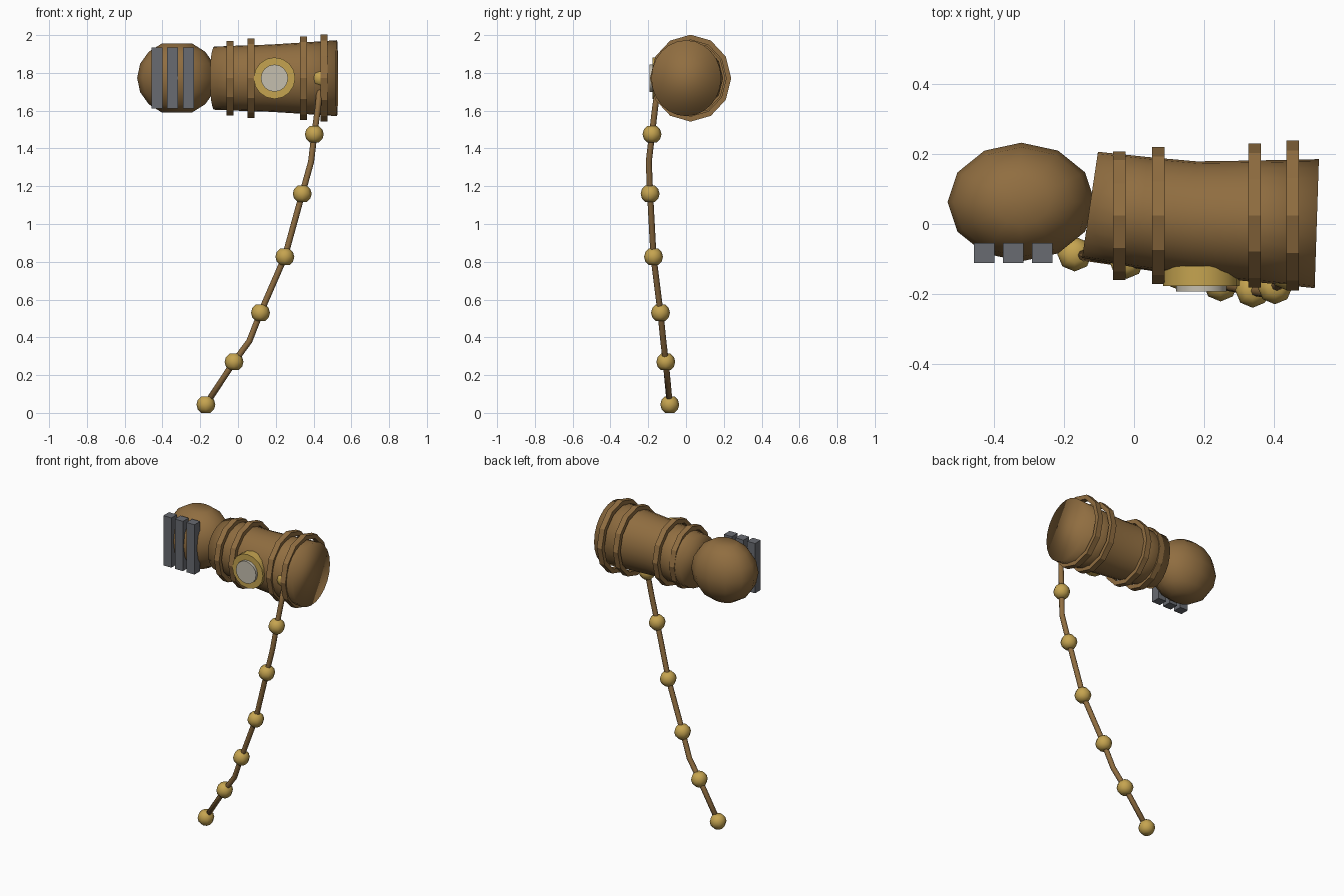
import bpy, bmesh, math
from mathutils import Vector, Matrix

cube = bpy.data.objects.get("Cube")
if cube:
    bpy.data.objects.remove(cube)


def material(name, rgb):
    m = bpy.data.materials.new(name)
    m.use_nodes = True
    color = (*rgb, 1)
    m.diffuse_color = color
    m.node_tree.nodes["Principled BSDF"].inputs["Base Color"].default_value = color
    return m


WOOD = material("brown wood", (0.28, 0.155, 0.052))
GOLD = material("gold", (0.56, 0.37, 0.08))
IRON = material("dark grey iron", (0.14, 0.147, 0.165))
PEARL = material("pale stone", (0.56, 0.52, 0.43))


def finish(bm, name, mat, smooth=False):
    bmesh.ops.recalc_face_normals(bm, faces=bm.faces)
    for f in bm.faces:
        f.smooth = smooth
    mesh = bpy.data.meshes.new(name)
    bm.to_mesh(mesh)
    bm.free()
    mesh.materials.append(mat)
    ob = bpy.data.objects.new(name, mesh)
    bpy.context.collection.objects.link(ob)
    return ob


def loft(bm, rings, closed=False):
    """Skin a list of vertex loops, capped or closed into a hoop."""
    loops = [[bm.verts.new(p) for p in ring] for ring in rings]
    pairs = list(zip(loops, loops[1:]))
    if closed:
        pairs.append((loops[-1], loops[0]))
    for a, b in pairs:
        for i in range(len(a)):
            j = (i + 1) % len(a)
            bm.faces.new((a[i], a[j], b[j], b[i]))
    if not closed:
        bm.faces.new(loops[0])
        bm.faces.new(loops[-1])


def oval(x, y, ry, rz, sides, tilt=0.0, z=1.772):
    """Upright oval facing x, turned about z by tilt."""
    pts = []
    for i in range(sides):
        a = math.tau * i / sides
        off = ry * math.cos(a)
        pts.append((x - off * math.sin(tilt), y + off * math.cos(tilt), z + rz * math.sin(a)))
    return pts


def flat_pole_ball(name, mat, center, radii, segments, rings):
    """Ball whose poles are pressed level with the nearest ring."""
    bm = bmesh.new()
    bmesh.ops.create_uvsphere(bm, u_segments=segments, v_segments=rings, radius=1)
    limit = math.cos(math.pi / rings)
    for v in bm.verts:
        v.co.z = max(-limit, min(limit, v.co.z))
    bmesh.ops.transform(bm, verts=bm.verts,
                        matrix=Matrix.Translation(center) @ Matrix.Diagonal((*radii, 1)))
    return finish(bm, name, mat, True)


def disc(name, mat, x, z, radius, back, front, sides):
    bm = bmesh.new()
    loft(bm, [[(x + radius * math.cos(math.tau * i / sides), y,
                z + radius * math.sin(math.tau * i / sides)) for i in range(sides)]
              for y in (back, front)])
    ob = finish(bm, name, mat, True)
    bpy.context.view_layer.objects.active = ob
    ob.select_set(True)
    bpy.ops.object.shade_smooth_by_angle(angle=math.radians(35))
    ob.select_set(False)


# Rounded end knob
flat_pole_ball("end_knob", WOOD, (-0.323, 0.063, 1.773), (0.211, 0.17, 0.197), 12, 8)

# Gently bent, flaring barrel: x, y, radius, tilt
barrel = [(-0.126, 0.055, 0.167, -0.148), (0.02, 0.034, 0.173, -0.13),
          (0.17, 0.016, 0.178, -0.06), (0.33, 0.009, 0.188, -0.04),
          (0.524, 0.001, 0.201, -0.033)]
bm = bmesh.new()
loft(bm, [oval(x, y, 0.92 * r, r, 24, t) for x, y, r, t in barrel])
finish(bm, "barrel", WOOD, True)

# Faceted hoops around the barrel
for n, (x, r) in enumerate([(-0.042, 0.197), (0.069, 0.21), (0.346, 0.221), (0.455, 0.23)]):
    a, b, inner = x - 0.018, x + 0.018, r - 0.028
    bm = bmesh.new()
    loft(bm, [oval(px, 0.024, 0.935 * pr, pr, 12)
              for px, pr in ((a, inner), (a, r), (b, r), (b, inner))], closed=True)
    finish(bm, f"hoop_{n + 1}", WOOD)

# Round medallion on the front
disc("medallion_rim", GOLD, 0.193, 1.772, 0.11, -0.12, -0.177, 16)
disc("medallion_stone", PEARL, 0.193, 1.772, 0.072, -0.16, -0.194, 16)

# Iron bars on the front of the knob
for n in range(3):
    bm = bmesh.new()
    bmesh.ops.create_cube(bm, size=1)
    center = Vector((-0.429 + 0.083 * n, -0.083, 1.774))
    bmesh.ops.transform(bm, verts=bm.verts,
                        matrix=Matrix.Translation(center) @ Matrix.Diagonal((0.058, 0.058, 0.323, 1)))
    finish(bm, f"iron_bar_{n + 1}", IRON)

# Hanging cord: x, y, z, and whether a bead sits there
cord = [(0.438, -0.14, 1.772, True), (0.424, -0.163, 1.62, False),
        (0.404, -0.18, 1.475, True), (0.387, -0.197, 1.33, False),
        (0.34, -0.19, 1.16, True), (0.248, -0.172, 0.826, True),
        (0.119, -0.135, 0.53, True), (0.06, -0.12, 0.38, False),
        (-0.021, -0.107, 0.27, True), (-0.17, -0.086, 0.044, True)]
points = [Vector(p[:3]) for p in cord]
bm = bmesh.new()
rings = []
for i, p in enumerate(points):
    along = (points[min(i + 1, len(points) - 1)] - points[max(i - 1, 0)]).normalized()
    u = along.cross(Vector((0, 1, 0))).normalized()
    v = along.cross(u)
    rings.append([p + 0.016 * (math.cos(math.tau * k / 8) * u + math.sin(math.tau * k / 8) * v)
                  for k in range(8)])
loft(bm, rings)
finish(bm, "cord", WOOD, True)

# Beads along the cord
for n, (x, y, z, bead) in enumerate(cord):
    if bead:
        flat_pole_ball(f"bead_{n + 1}", GOLD, (x, y, z), (0.05, 0.05, 0.05), 8, 6)
